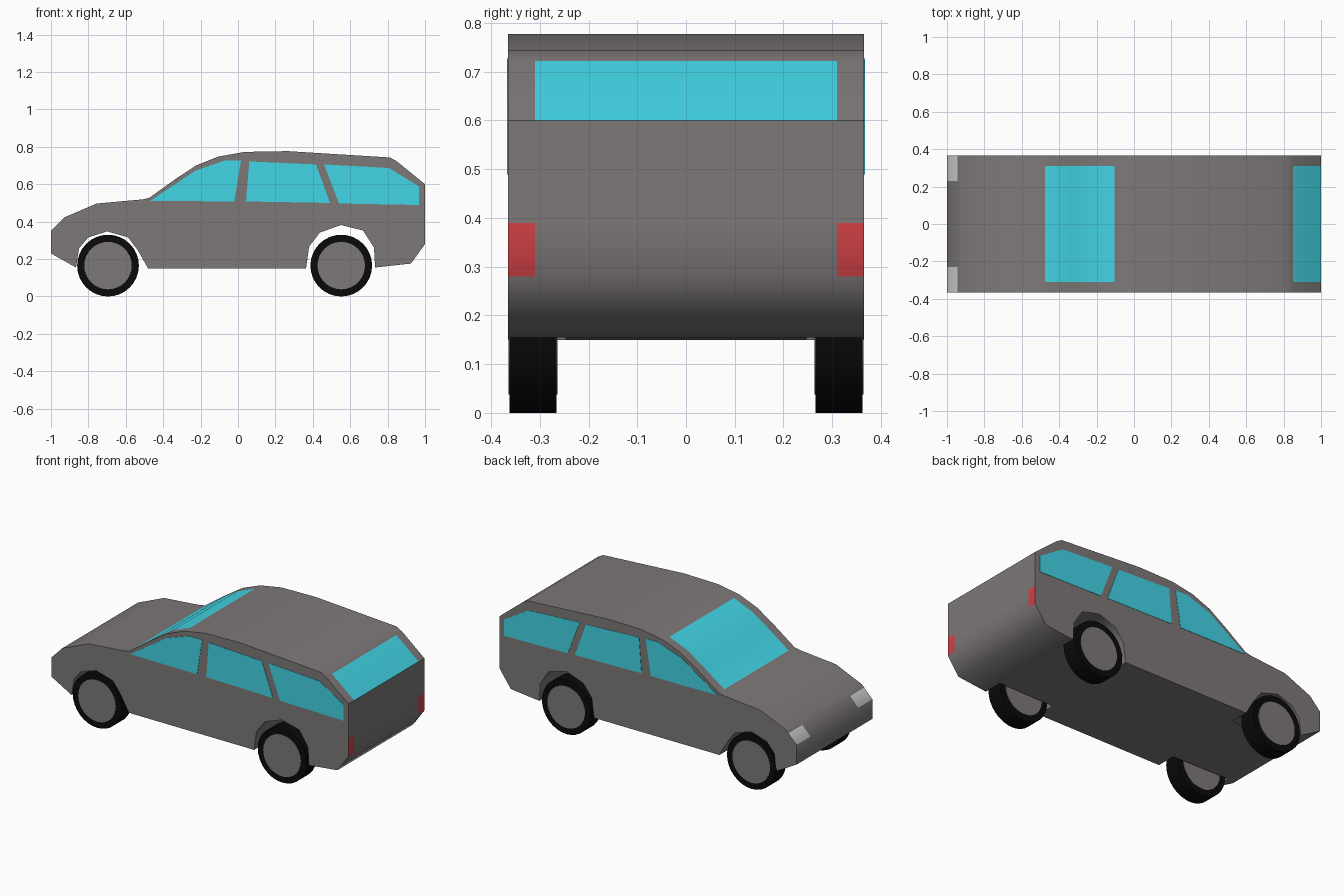
import bpy, bmesh, math
from mathutils import Matrix

old = bpy.data.objects.get("Cube")
if old:
    bpy.data.objects.remove(old, do_unlink=True)


def material(name, r, g, b):
    mat = bpy.data.materials.new(name)
    mat.use_nodes = True
    mat.diffuse_color = (r, g, b, 1)
    shader = mat.node_tree.nodes["Principled BSDF"]
    shader.inputs["Base Color"].default_value = (r, g, b, 1)
    shader.inputs["Roughness"].default_value = 0.7
    return mat


PAINT = material("warm grey paint", 0.205, 0.19, 0.186)
GLASS = material("turquoise glass", 0.055, 0.66, 0.79)
RED = material("tail light red", 0.66, 0.055, 0.063)
WHITE = material("headlight white", 0.68, 0.68, 0.68)
RUBBER = material("black rubber", 0.003, 0.003, 0.003)


def finish(name, bm, mats, angle=50):
    """Turn a bmesh into a named object, smooth with sharp edges kept."""
    bmesh.ops.recalc_face_normals(bm, faces=bm.faces)
    mesh = bpy.data.meshes.new(name)
    bm.to_mesh(mesh)
    bm.free()
    for mat in mats:
        mesh.materials.append(mat)
    mesh.shade_smooth()
    mesh.set_sharp_from_angle(angle=math.radians(angle))
    obj = bpy.data.objects.new(name, mesh)
    bpy.context.collection.objects.link(obj)
    return obj


# Body outline seen from the side, split by region
HALF = 0.365
bonnet = [(-1, .23), (-1, .35), (-.945, .406), (-.93, .422), (-.755, .497), (-.51, .519)]
screen = [(-.475, .527), (-.337, .626), (-.225, .7), (-.105, .748)]
roof = [(.037, .773), (.267, .777), (.813, .743)]
tail = [(.85, .722), (1, .6), (1, .39), (1, .28), (.925, .176)]
rear_arch = [(.733, .155), (.727, .262), (.668, .353), (.55, .382),
             (.438, .342), (.38, .267), (.364, .15)]
front_arch = [(-.481, .15), (-.535, .246), (-.588, .316), (-.7, .348),
              (-.8, .316), (-.85, .257), (-.866, .155)]
outline = bonnet + screen + roof + tail + rear_arch + front_arch
stations = [-HALF, -.31, -.23, .23, .31, HALF]


def body_colour(x, y, z):
    """Material slot for a body strip from its centre."""
    inner = abs(y) < .31
    if inner and z > .52 and -.475 < x < -.105:
        return 1
    if inner and x > .85 and z > .6:
        return 1
    if not inner and x > .99 and .28 < z < .39:
        return 2
    if abs(y) > .23 and x < -.945 and z > .35:
        return 3
    return 0


# Body shell: outline lofted across the width, closed by flat sides
bm = bmesh.new()
rings = [[bm.verts.new((x, y, z)) for x, z in outline] for y in stations]
for a, b in zip(rings, rings[1:]):
    for i in range(len(outline)):
        j = (i + 1) % len(outline)
        face = bm.faces.new((a[i], a[j], b[j], b[i]))
        face.material_index = body_colour(*face.calc_center_median())
bm.faces.new(rings[0])
bm.faces.new(rings[-1])
finish("body", bm, [PAINT, GLASS, RED, WHITE])

# Floor panels bridging the wheel arches between the wheels
for name, arch in (("front", front_arch), ("rear", rear_arch)):
    bm = bmesh.new()
    (xa, za), (xb, zb) = arch[0], arch[-1]
    w = .247
    bm.faces.new([bm.verts.new(p) for p in
                  ((xa, -w, za), (xa, w, za), (xb, w, zb), (xb, -w, zb))])
    bm.normal_update()
    finish(name + "_floor_panel", bm, [PAINT])

# Side windows as thin plates on both flanks
windows = {
    "front": [(-.47, .511), (-.225, .674), (-.07, .727), (.016, .727), (-.02, .508)],
    "middle": [(.06, .722), (.417, .706), (.492, .5), (.043, .508)],
    "rear": [(.46, .706), (.807, .687), (.968, .588), (.968, .489), (.54, .497)],
}
for name, shape in windows.items():
    for side, label in ((1, "left"), (-1, "right")):
        bm = bmesh.new()
        base = bm.faces.new([bm.verts.new((x, side * (HALF - .002), z)) for x, z in shape])
        out = bmesh.ops.extrude_face_region(bm, geom=[base])["geom"]
        moved = [v for v in out if isinstance(v, bmesh.types.BMVert)]
        bmesh.ops.translate(bm, verts=moved, vec=(0, side * .004, 0))
        finish(f"{name}_side_window_{label}", bm, [GLASS])


def cylinder(name, x, y, radius, depth, mat):
    """Cylinder lying across the car at axle height."""
    bm = bmesh.new()
    turn = Matrix.Translation((x, y, .165)) @ Matrix.Rotation(math.pi / 2, 4, "X")
    bmesh.ops.create_cone(bm, cap_ends=True, segments=32, radius1=radius,
                          radius2=radius, depth=depth, matrix=turn)
    finish(name, bm, [mat])


# Wheels: tyre with a hub disc showing on both faces
for x, axle in ((-.695, "front"), (.552, "rear")):
    for side, label in ((1, "left"), (-1, "right")):
        cylinder(f"{axle}_tyre_{label}", x, side * .314, .165, .097, RUBBER)
        cylinder(f"{axle}_hub_{label}", x, side * .314, .127, .101, PAINT)
